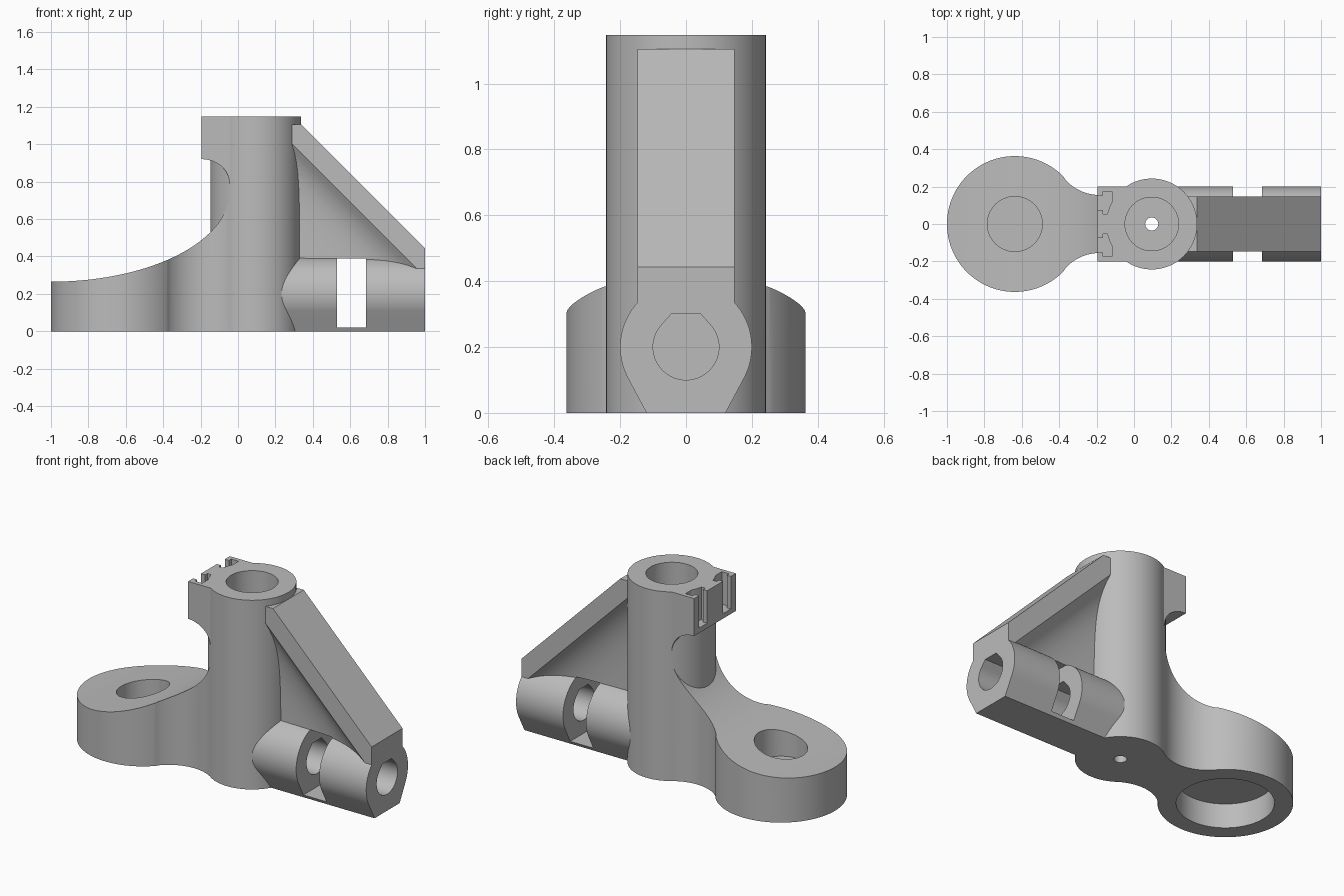
import bpy, bmesh
from math import sin, cos, radians, exp
from mathutils import Vector

if "Cube" in bpy.data.objects:
    bpy.data.objects.remove(bpy.data.objects["Cube"])

grey = bpy.data.materials.new("plain_grey")
grey.use_nodes = True
colour = (0.5, 0.5, 0.5, 1)
grey.diffuse_color = colour
grey.node_tree.nodes["Principled BSDF"].inputs["Base Color"].default_value = colour

# Maps a profile point (a, b) and extrusion height h to space
AXES = {
    "x": lambda a, b, h: (h, a, b),
    "y": lambda a, b, h: (a, h, b),
    "z": lambda a, b, h: (a, b, h),
    "slope": lambda a, b, h: ((a + h) / 2, b, (a - h) / 2),
}


def arc(cx, cy, rx, start, end, steps, ry=None):
    ry = ry or rx
    angles = [radians(start + (end - start) * i / steps) for i in range(steps + 1)]
    return [(cx + rx * cos(t), cy + ry * sin(t)) for t in angles]


def circle(cx, cy, rx, ry=None, steps=96):
    return arc(cx, cy, rx, 0, 360, steps, ry)[:-1]


def prism(name, points, axis, low, high):
    bm = bmesh.new()
    face = bm.faces.new([bm.verts.new(AXES[axis](a, b, low)) for a, b in points])
    shift = Vector(AXES[axis](0, 0, high)) - Vector(AXES[axis](0, 0, low))
    new = bmesh.ops.extrude_face_region(bm, geom=[face], use_keep_orig=True)["geom"]
    bmesh.ops.translate(bm, vec=shift, verts=[v for v in new if isinstance(v, bmesh.types.BMVert)])
    bmesh.ops.recalc_face_normals(bm, faces=bm.faces[:])
    mesh = bpy.data.meshes.new(name)
    bm.to_mesh(mesh)
    bm.free()
    mesh.materials.append(grey)
    ob = bpy.data.objects.new(name, mesh)
    bpy.context.collection.objects.link(ob)
    return ob


def box(name, x0, x1, y0, y1, z0, z1):
    return prism(name, [(x0, y0), (x1, y0), (x1, y1), (x0, y1)], "z", z0, z1)


def activate(ob):
    bpy.ops.object.select_all(action="DESELECT")
    ob.select_set(True)
    bpy.context.view_layer.objects.active = ob


def carve(ob, cutters, operation="DIFFERENCE"):
    activate(ob)
    for cutter in cutters:
        mod = ob.modifiers.new("cut", "BOOLEAN")
        mod.object, mod.operation, mod.solver = cutter, operation, "EXACT"
        bpy.ops.object.modifier_apply(modifier=mod.name)


def mirrored(half):
    return half + [(a, -b) for a, b in reversed(half)]


COL, FOOT, TOP = 0.095, -0.637, 1.147

# Cutters
bore = prism("bore_cutter", circle(COL, 0, 0.143), "z", 0.1, 1.3)
pin = prism("pin_cutter", circle(COL, 0, 0.035, steps=32), "z", -0.1, 0.2)
scoop = prism("scoop_cutter", circle(-1, 0.747, 0.955, 0.482, 160), "y", -0.5, 0.5)
foot_hole = prism("foot_hole_cutter", circle(FOOT, 0, 0.147), "z", 0.165, 0.6)
recess = prism("recess_cutter", circle(FOOT, 0, 0.263), "z", -0.1, 0.147)
rod = prism("rod_cutter", arc(0, 0.2, 0.1, 139, 401, 60) + [(0.045, 0.3), (-0.045, 0.3)], "x", 0.36, 1.1)
slot = box("slot_cutter", 0.53, 0.685, -0.5, 0.5, 0.02, 0.39)
cutters = [bore, pin, scoop, foot_hole, recess, rod, slot]

# Upright column with a blind bore and pin hole
column = prism("column", circle(COL, 0, 0.243), "z", 0, TOP)
carve(column, [bore, pin])

# Round foot with a filleted neck and scooped top
half = arc(FOOT, 0, 0.363, 180, 41.3, 50)[:-1] + arc(-0.184, 0.4, 0.245, 221.3, 304.9, 30)
foot = prism("foot", half + [(a, -b) for a, b in reversed(half[1:])], "z", 0, 0.74)
carve(foot, [scoop, bore, foot_hole, recess])

# Horizontal rod arm with a nut slot
arm = prism("rod_arm", arc(0, 0.2, 0.2, -28, 208, 80) + [(-0.12, 0), (0.12, 0)], "x", 0.2, 1)
carve(arm, [rod, slot, bore])

# Sloping brace whose web flares into its cap
web = [(0.3 + 0.99 * i / 30, 0.06 + 0.088 * exp(-0.99 * (1 - i / 30) / 0.127)) for i in range(31)]
brace = prism("brace", mirrored(web + [(1.7, 0.148)]), "slope", -1.5, 2.5)
outline = prism("outline_cutter", [(0.27, 0.31), (1, 0.31), (1, 0.443), (0.338, 1.105), (0.27, 1.105)], "y", -0.4, 0.4)
carve(brace, [outline], "INTERSECT")
carve(brace, [slot])
cutters.append(outline)

# Clip block with two T slots and a rounded underside
under = arc(-0.195, 0.79, 0.15, 90, 0, 24, 0.13)
block = prism("clip_block", under + [(-0.03, 0.79), (-0.03, TOP), (-0.195, TOP)], "y", -0.2, 0.2)
for side in (-1, 1):
    mid = 0.114 * side
    wide = box("slot_head_cutter", -0.167, -0.118, mid - 0.06, mid + 0.06, 0.95, 1.3)
    neck = box("slot_neck_cutter", -0.3, -0.16, mid - 0.038, mid + 0.038, 0.95, 1.3)
    carve(block, [wide, neck])
    cutters += [wide, neck]
carve(block, [bore])

for cutter in cutters:
    bpy.data.objects.remove(cutter)

for part in (column, foot, arm, brace, block):
    activate(part)
    bpy.ops.object.shade_smooth_by_angle(angle=radians(25))
